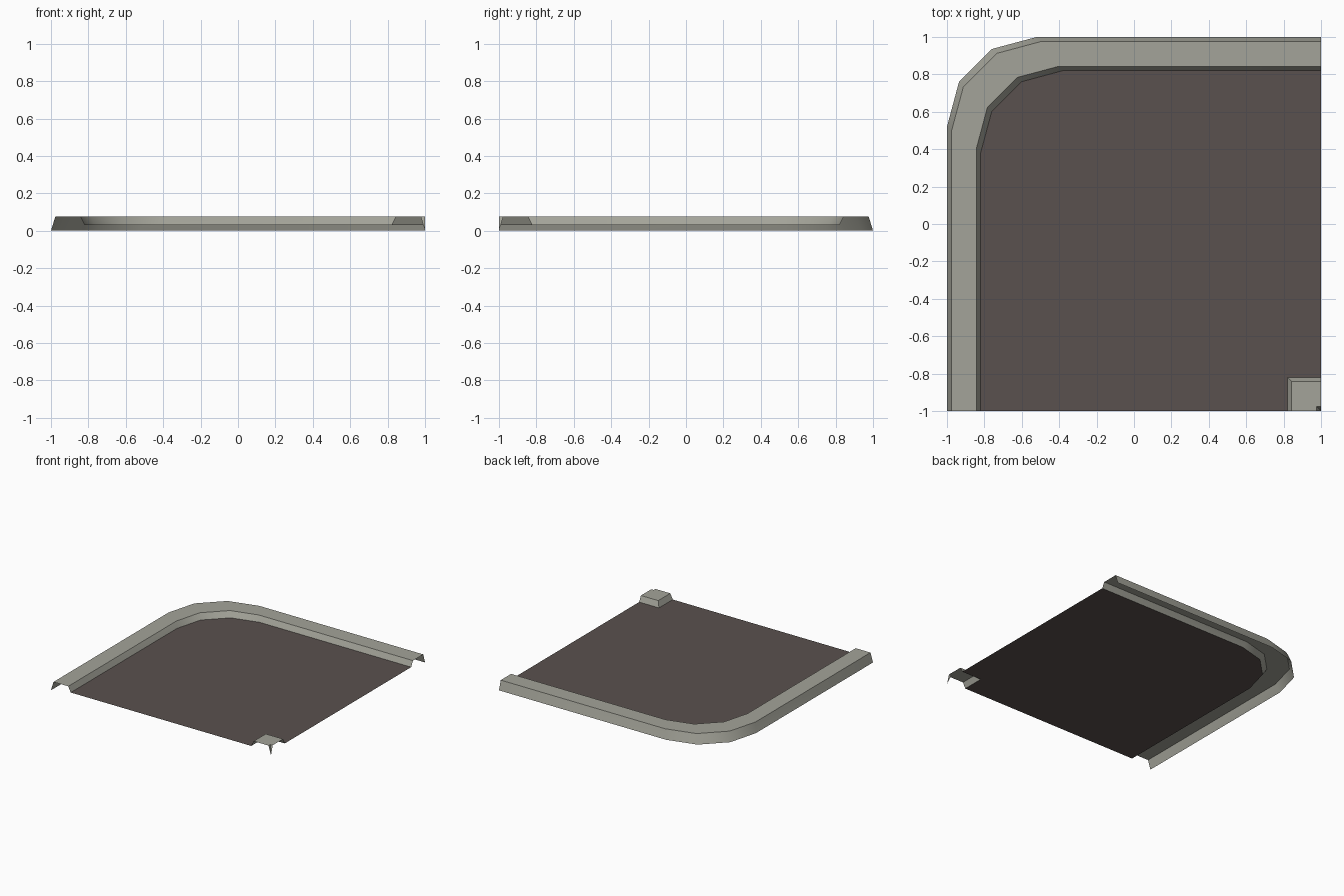
import bpy, bmesh, math

if "Cube" in bpy.data.objects:
    bpy.data.objects.remove(bpy.data.objects["Cube"])

ROAD_Z, TOP_Z = 0.03, 0.075

# Kerb profile from outer foot to road edge:
# (inset from tile edge, height, outer bend radius)
PROFILE = [(0.0, 0.0, 0.48), (0.023, TOP_Z, 0.485),
           (0.157, TOP_Z, 0.44), (0.18, ROAD_Z, 0.44)]


def material(name, rgb):
    m = bpy.data.materials.new(name)
    m.diffuse_color = (*rgb, 1)
    m.use_nodes = True
    m.node_tree.nodes["Principled BSDF"].inputs["Base Color"].default_value = m.diffuse_color
    return m


def bend_path(inset, r):
    """Left edge, rounded back-left corner in three segments, back edge."""
    e = 1 - inset
    cx, cy = -e + r, e - r
    pts = [(-e, -1)]
    for i in range(4):
        a = math.pi - i * math.pi / 6
        pts.append((cx + r * math.cos(a), cy + r * math.sin(a)))
    return pts + [(1, e)]


def corner_path(inset, r):
    """Square turn around the front-right corner."""
    e = 1 - inset
    return [(e, -1), (e, -e), (1, -e)]


def make_object(name, bm, mat):
    bmesh.ops.remove_doubles(bm, verts=bm.verts, dist=1e-5)
    bm.normal_update()
    for f in bm.faces:          # every surface faces upwards
        if f.normal.z < 0:
            f.normal_flip()
    me = bpy.data.meshes.new(name)
    bm.to_mesh(me)
    bm.free()
    me.materials.append(mat)
    ob = bpy.data.objects.new(name, me)
    bpy.context.collection.objects.link(ob)
    return ob


def make_kerb(name, path, mat):
    bm = bmesh.new()
    rows = [[bm.verts.new((x, y, z)) for x, y in path(d, r)]
            for d, z, r in PROFILE]
    for a, b in zip(rows, rows[1:]):
        for i in range(len(a) - 1):
            if (a[i].co - a[i + 1].co).length < 1e-6:   # foot meets in a point
                bm.faces.new((a[i], b[i], b[i + 1]))
            else:
                bm.faces.new((a[i], b[i], b[i + 1], a[i + 1]))
    return make_object(name, bm, mat)


stone = material("kerb stone grey", (0.37, 0.37, 0.32))
asphalt = material("asphalt brown", (0.102, 0.083, 0.077))

# Kerbs
outer = make_kerb("outer_kerb", bend_path, stone)
make_kerb("inner_corner_kerb", corner_path, stone)

# Smooth bend, sharp kerb edges
bpy.context.view_layer.objects.active = outer
outer.select_set(True)
bpy.ops.object.shade_smooth_by_angle(angle=math.radians(35))

# Road sheet between the kerbs
d, z, r = PROFILE[-1]
bm = bmesh.new()
outline = bend_path(d, r) + corner_path(d, r)[::-1]
bm.faces.new([bm.verts.new((x, y, z)) for x, y in outline])
make_object("road_surface", bm, asphalt)
